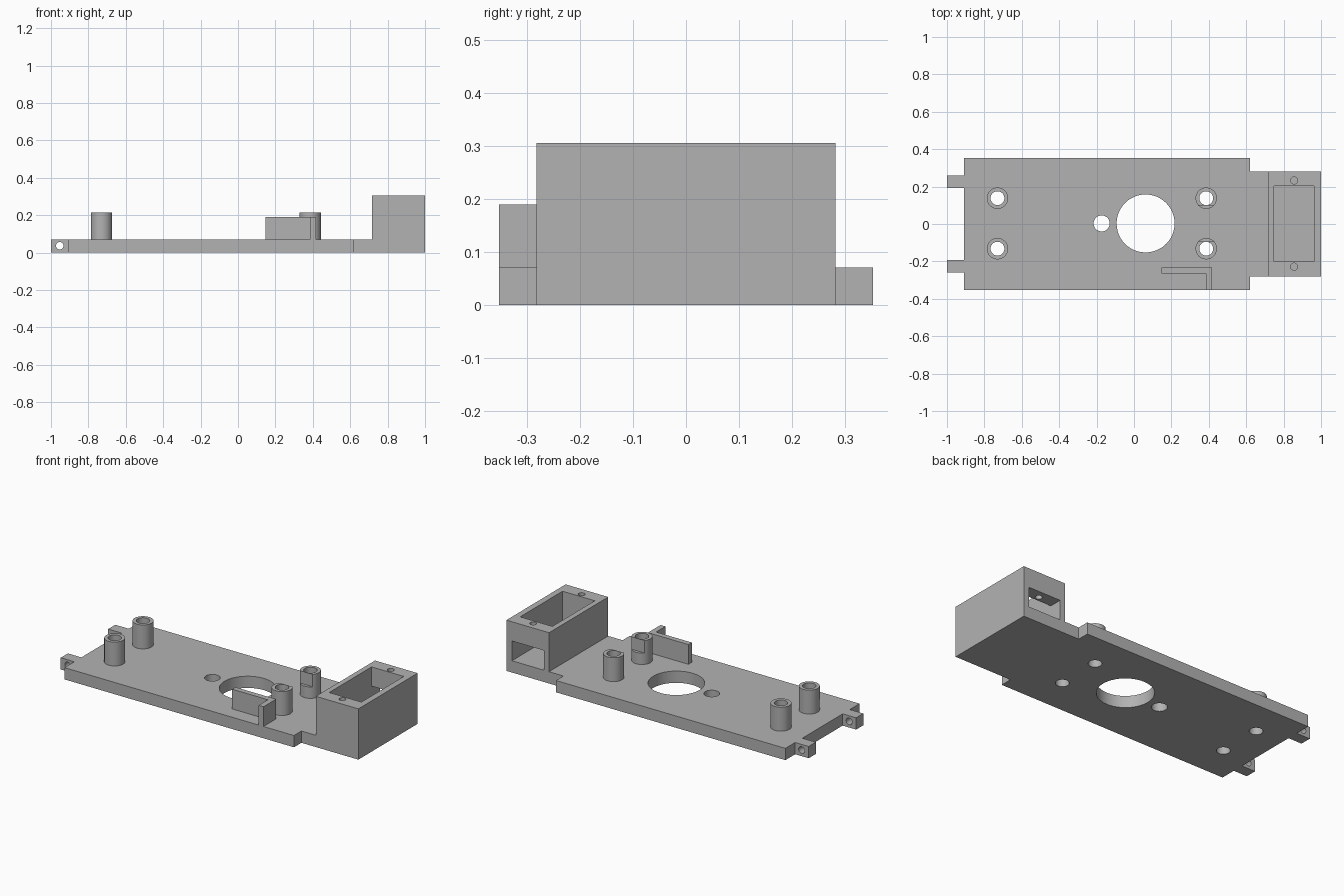
import bpy, bmesh, math
from mathutils import Matrix, Vector

if "Cube" in bpy.data.objects:
    bpy.data.objects.remove(bpy.data.objects["Cube"], do_unlink=True)

PLATE = 0.071      # plate thickness
POST_TOP = 0.215
BOX_TOP = 0.306

grey = bpy.data.materials.new("plain grey")
grey.use_nodes = True
grey.diffuse_color = (0.45, 0.45, 0.45, 1)
grey.node_tree.nodes["Principled BSDF"].inputs["Base Color"].default_value = (0.45, 0.45, 0.45, 1)


def finish(name, bm):
    bmesh.ops.recalc_face_normals(bm, faces=bm.faces)
    mesh = bpy.data.meshes.new(name)
    bm.to_mesh(mesh)
    bm.free()
    mesh.materials.append(grey)
    obj = bpy.data.objects.new(name, mesh)
    bpy.context.collection.objects.link(obj)
    return obj


def prism(name, outline, z0, z1):
    bm = bmesh.new()
    face = bm.faces.new([bm.verts.new((x, y, z0)) for x, y in outline])
    top = bmesh.ops.extrude_face_region(bm, geom=[face])["geom"]
    verts = [v for v in top if isinstance(v, bmesh.types.BMVert)]
    bmesh.ops.translate(bm, verts=verts, vec=(0, 0, z1 - z0))
    return finish(name, bm)


def box(name, x0, x1, y0, y1, z0, z1):
    return prism(name, [(x0, y0), (x1, y0), (x1, y1), (x0, y1)], z0, z1)


def cylinder(name, centre, radius, length, axis="Z"):
    bm = bmesh.new()
    turn = Matrix.Rotation(math.pi / 2, 4, "X") if axis == "Y" else Matrix()
    bmesh.ops.create_cone(bm, cap_ends=True, segments=48, radius1=radius, radius2=radius,
                          depth=length, matrix=Matrix.Translation(Vector(centre)) @ turn)
    return finish(name, bm)


def cut(target, cutters):
    # Cut each helper out, bake the result, then drop the helpers
    for c in cutters:
        c.hide_render = True
        mod = target.modifiers.new("cut", "BOOLEAN")
        mod.operation = "DIFFERENCE"
        mod.solver = "EXACT"
        mod.object = c
    bpy.context.view_layer.update()
    deps = bpy.context.evaluated_depsgraph_get()
    baked = bpy.data.meshes.new_from_object(target.evaluated_get(deps))
    target.modifiers.clear()
    target.data = baked
    for c in cutters:
        bpy.data.objects.remove(c, do_unlink=True)
    bpy.ops.object.select_all(action="DESELECT")
    target.select_set(True)
    bpy.context.view_layer.objects.active = target
    bpy.ops.object.shade_smooth_by_angle(angle=math.radians(30))


posts = [(x, y) for x in (-0.73, 0.386) for y in (-0.132, 0.138)]

# Base plate with hinge ears and a narrowed neck
half = [(-0.91, 0.192), (-1.0, 0.192), (-1.0, 0.26), (-0.91, 0.26),
        (-0.91, 0.353), (0.62, 0.353), (0.62, 0.282), (0.716, 0.282)]
plate = prism("base_plate", half + [(x, -y) for x, y in reversed(half)], 0, PLATE)
holes = [cylinder("post_hole", (x, y, 0.03), 0.037, 0.3) for x, y in posts]
holes.append(cylinder("large_hole", (0.062, 0.003, 0.03), 0.155, 0.3))
holes.append(cylinder("cable_hole", (-0.173, 0.003, 0.03), 0.043, 0.3))
holes.append(cylinder("hinge_hole", (-0.953, 0, 0.037), 0.02, 1, "Y"))
cut(plate, holes)

# Hollow posts; the pair near the housing has flats on the inner side
for x, y in posts:
    end = "left" if x > 0 else "right"
    side = "front" if y < 0 else "back"
    post = cylinder(f"{end}_{side}_post", (x, y, (PLATE + POST_TOP) / 2), 0.057, POST_TOP - PLATE)
    tools = [cylinder("bore", (x, y, 0.15), 0.037, 0.4)]
    if x > 0:
        lo, hi = (y + 0.038, y + 0.1) if y < 0 else (y - 0.1, y - 0.038)
        tools.append(box("flat", x - 0.1, x + 0.1, lo, hi, 0.14, 0.3))
    cut(post, tools)

# L-shaped cable guard at the front edge
prism("cable_guard", [(0.147, -0.265), (0.385, -0.265), (0.385, -0.353), (0.417, -0.353),
                      (0.417, -0.233), (0.147, -0.233)], PLATE, 0.19)

# Open-topped motor housing with a side window and screw holes
housing = box("motor_housing", 0.716, 1.0, -0.282, 0.282, 0, BOX_TOP)
tools = [box("pocket", 0.748, 0.963, -0.2, 0.204, PLATE, 0.5),
         box("side_window", 0.748, 0.963, 0.1, 0.4, PLATE, 0.19)]
tools += [cylinder("screw_hole", (0.856, y, 0.27), 0.019, 0.2) for y in (-0.228, 0.233)]
cut(housing, tools)
